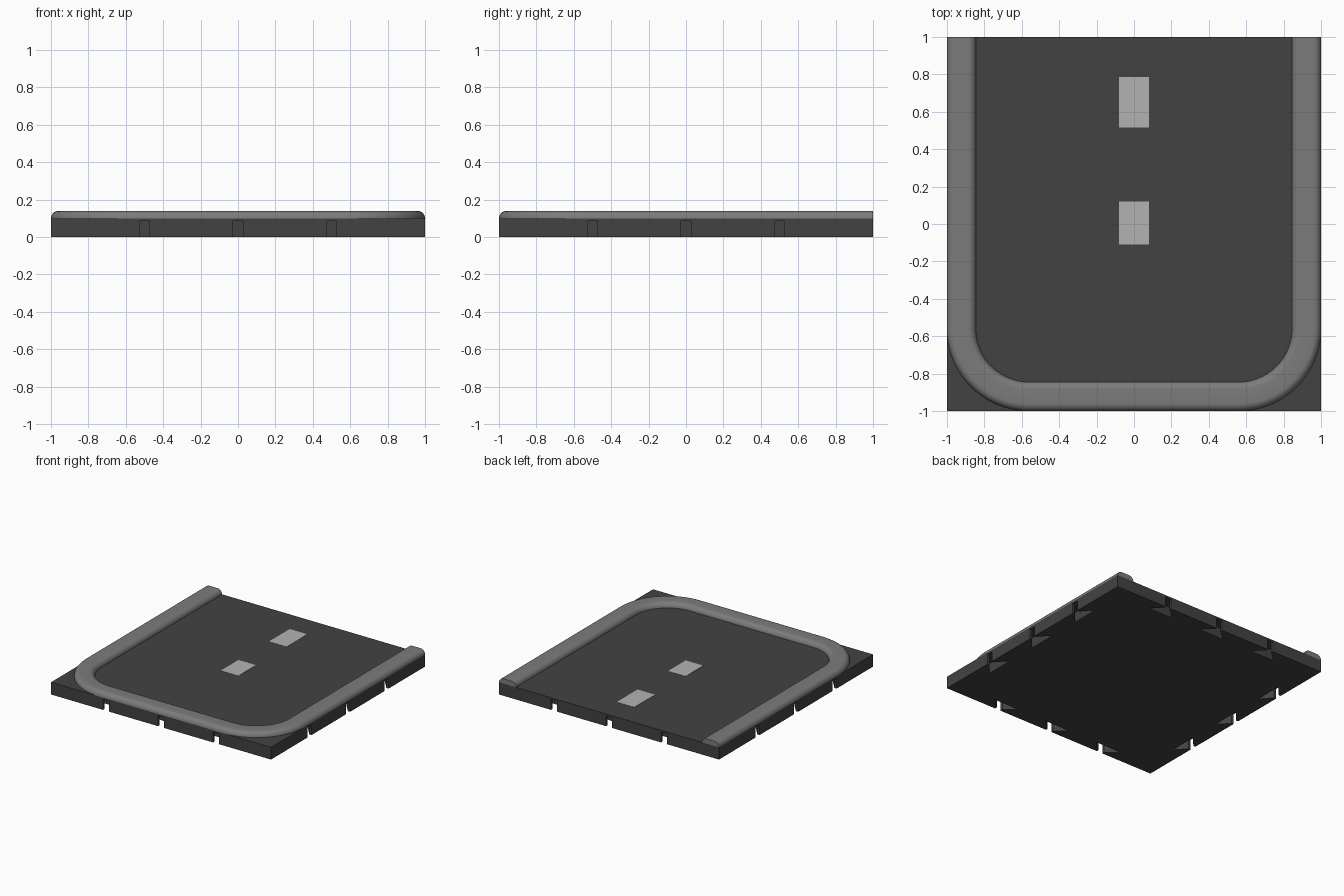
import bpy, bmesh
from math import sin, cos, pi, radians
from mathutils import Matrix, Vector

if "Cube" in bpy.data.objects:
    bpy.data.objects.remove(bpy.data.objects["Cube"])


def make_object(name, bm, color=None):
    bmesh.ops.recalc_face_normals(bm, faces=bm.faces[:])
    mesh = bpy.data.meshes.new(name)
    bm.to_mesh(mesh)
    bm.free()
    obj = bpy.data.objects.new(name, mesh)
    bpy.context.collection.objects.link(obj)
    if color is not None:
        mat = bpy.data.materials.new(name + "_grey")
        mat.diffuse_color = (color, color, color, 1)
        mat.use_nodes = True
        mat.node_tree.nodes["Principled BSDF"].inputs["Base Color"].default_value = mat.diffuse_color
        mesh.materials.append(mat)
    return obj


def add_box(bm, x0, x1, y0, y1, z0, z1):
    mat = Matrix.Translation(((x0 + x1) / 2, (y0 + y1) / 2, (z0 + z1) / 2))
    mat = mat @ Matrix.Diagonal((x1 - x0, y1 - y0, z1 - z0, 1))
    bmesh.ops.create_cube(bm, size=1, matrix=mat)


def activate(obj):
    bpy.ops.object.select_all(action='DESELECT')
    obj.select_set(True)
    bpy.context.view_layer.objects.active = obj


# Base slab
bm = bmesh.new()
add_box(bm, -1, 1, -1, 1, 0, 0.10)
base = make_object("base_slab", bm, 0.055)

# Connector sockets: narrow slot at the edge, widening to a triangle inside
SLOT = [(-0.027, -0.03), (0.027, -0.03), (0.027, 0.02),
        (0.12, 0.10), (-0.12, 0.10), (-0.027, 0.02)]
bm = bmesh.new()
for side in range(4):
    turn = Matrix.Rotation(side * pi / 2, 4, 'Z')
    for along in (-0.5, 0, 0.5):
        verts = [bm.verts.new(turn @ Vector((along + u, -1 + v, -0.05))) for u, v in SLOT]
        face = bm.faces.new(verts)
        ext = bmesh.ops.extrude_face_region(bm, geom=[face])
        up = [g for g in ext["geom"] if isinstance(g, bmesh.types.BMVert)]
        bmesh.ops.translate(bm, verts=up, vec=(0, 0, 0.135))
cutter = make_object("socket_cutter", bm)
cutter.hide_render = True
mod = base.modifiers.new("sockets", 'BOOLEAN')
mod.operation = 'DIFFERENCE'
mod.solver = 'EXACT'
mod.object = cutter
activate(base)
bpy.ops.object.modifier_apply(modifier=mod.name)
bpy.data.objects.remove(cutter, do_unlink=True)

# Kerb: rounded cross-section swept along a U-shaped path
WIDTH, RISE, CENTRE, OUTER = 0.155, 0.04, 0.56, 0.44
N_ARC, N_TURN = 7, 20
profile = []   # (distance in from outer edge, height)
for i in range(N_ARC + 1):
    a = i / N_ARC * pi / 2
    profile.append((RISE * (1 - cos(a)), 0.10 + RISE * sin(a)))
profile += [(WIDTH - d, z) for d, z in reversed(profile)]

path = [((-CENTRE, 1), pi)]   # (centre point, direction outward)
for cx, start in ((-CENTRE, pi), (CENTRE, 1.5 * pi)):
    for i in range(N_TURN + 1):
        path.append(((cx, -CENTRE), start + i / N_TURN * pi / 2))
path.append(((CENTRE, 1), 2 * pi))

bm = bmesh.new()
rings = []
for (cx, cy), a in path:
    rings.append([bm.verts.new((cx + (OUTER - d) * cos(a), cy + (OUTER - d) * sin(a), z))
                  for d, z in profile])
for r0, r1 in zip(rings, rings[1:]):
    for j in range(len(profile) - 1):
        bm.faces.new((r0[j], r1[j], r1[j + 1], r0[j + 1]))
bm.faces.new(rings[0])
bm.faces.new(rings[-1])
kerb = make_object("kerb", bm, 0.2)
# Face the open strip upwards
if sum(p.normal.z * p.area for p in kerb.data.polygons) < 0:
    kerb.data.flip_normals()
activate(kerb)
bpy.ops.object.shade_smooth_by_angle(angle=radians(40))

# Painted lane dashes
for i, (y0, y1) in enumerate(((-0.11, 0.12), (0.515, 0.785))):
    bm = bmesh.new()
    add_box(bm, -0.08, 0.08, y0, y1, 0.095, 0.102)
    make_object(f"lane_dash_{i + 1}", bm, 0.45)
